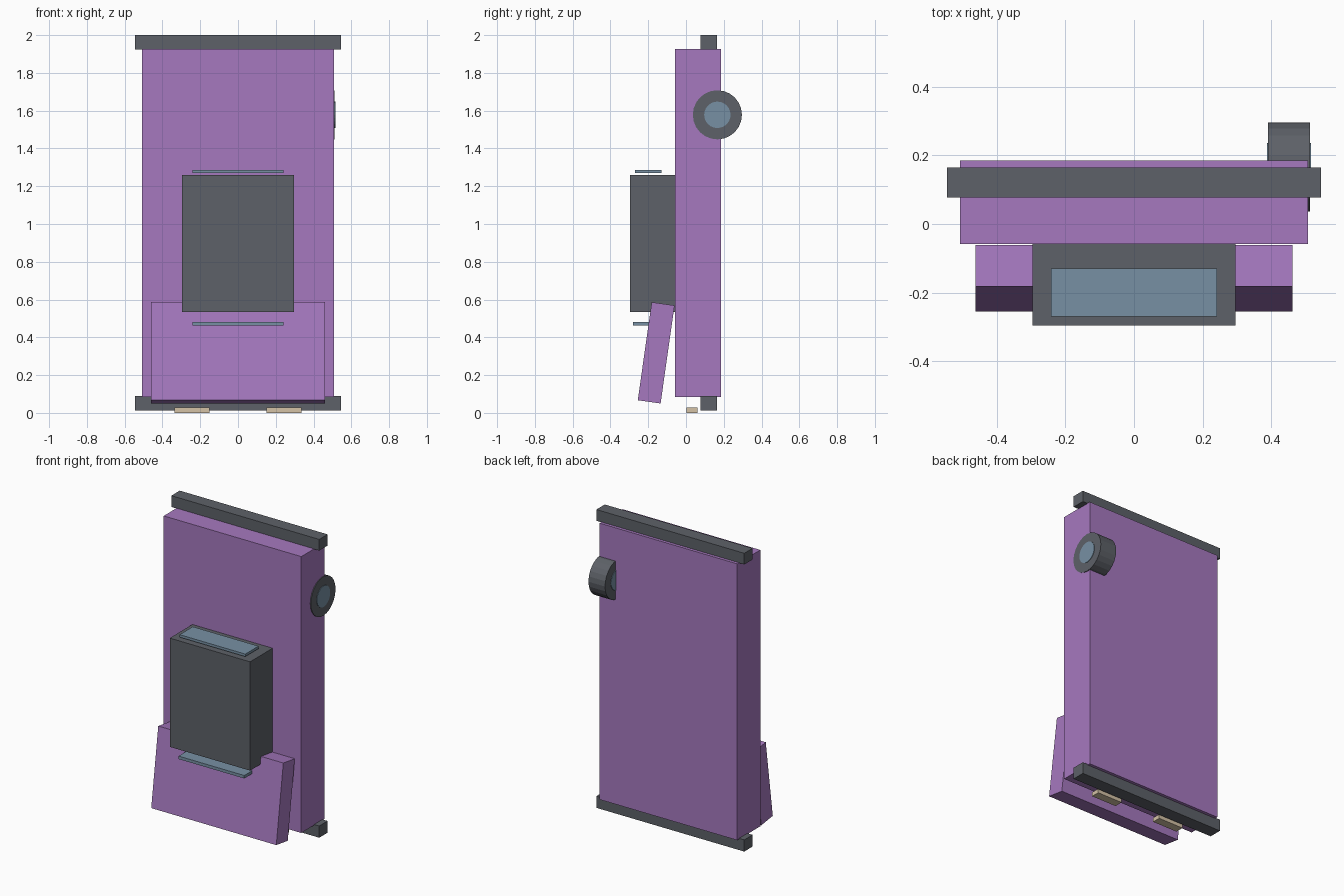
import bpy
import bmesh
from math import radians
from mathutils import Matrix

default = bpy.data.objects.get("Cube")
if default:
    bpy.data.objects.remove(default, do_unlink=True)


def material(name, rgb):
    mat = bpy.data.materials.new(name)
    mat.use_nodes = True
    color = (*rgb, 1.0)
    mat.diffuse_color = color
    mat.node_tree.nodes["Principled BSDF"].inputs["Base Color"].default_value = color
    return mat


PURPLE = material("purple", (0.38, 0.19, 0.52))
GREY = material("dark grey", (0.11, 0.12, 0.138))
GLASS = material("blue grey", (0.185, 0.28, 0.37))
TAN = material("tan", (0.66, 0.54, 0.38))


def add_object(name, bm, mat):
    mesh = bpy.data.meshes.new(name)
    bm.to_mesh(mesh)
    bm.free()
    mesh.materials.append(mat)
    obj = bpy.data.objects.new(name, mesh)
    bpy.context.collection.objects.link(obj)
    return obj


def box(name, mat, x, y, z):
    """Box from (low, high) spans on each axis, with its origin at its centre."""
    bm = bmesh.new()
    bmesh.ops.create_cube(bm, size=1)
    spans = (x, y, z)
    bmesh.ops.scale(bm, vec=[hi - lo for lo, hi in spans], verts=bm.verts)
    obj = add_object(name, bm, mat)
    obj.location = [(lo + hi) / 2 for lo, hi in spans]
    return obj


def disc(name, mat, radius, x, y, z):
    """Cylinder lying along x."""
    bm = bmesh.new()
    bmesh.ops.create_cone(bm, cap_ends=True, segments=24, radius1=radius,
                          radius2=radius, depth=x[1] - x[0],
                          matrix=Matrix.Rotation(radians(90), 4, "Y"))
    obj = add_object(name, bm, mat)
    obj.location = ((x[0] + x[1]) / 2, y, z)
    return obj


# Main slab and the rails at its ends
box("main_panel", PURPLE, (-0.507, 0.507), (-0.058, 0.185), (0.085, 1.927))
for name, z in (("top_rail", (1.925, 2.0)), ("bottom_rail", (0.012, 0.09))):
    box(name, GREY, (-0.545, 0.545), (0.077, 0.165), z)

# Front housing with floating plates above and below
box("front_housing", GREY, (-0.296, 0.296), (-0.296, -0.056), (0.535, 1.26))
box("upper_plate", GLASS, (-0.242, 0.242), (-0.269, -0.13), (1.27, 1.287))
box("lower_plate", GLASS, (-0.242, 0.242), (-0.28, -0.14), (0.462, 0.482))

# Tilted lower flap
flap = box("lower_flap", PURPLE, (-0.461, 0.461), (-0.219, -0.097), (0.056, 0.58))
flap.rotation_euler.x = radians(-8.1)

# Round side knob with a lens showing at both ends
disc("side_knob", GREY, 0.13, (0.39, 0.512), 0.166, 1.578)
disc("knob_lens", GLASS, 0.07, (0.387, 0.515), 0.166, 1.578)

# Small feet
for side, x in (("right", (-0.335, -0.15)), ("left", (0.15, 0.335))):
    box(side + "_foot", TAN, x, (0.003, 0.06), (0.0, 0.028))
